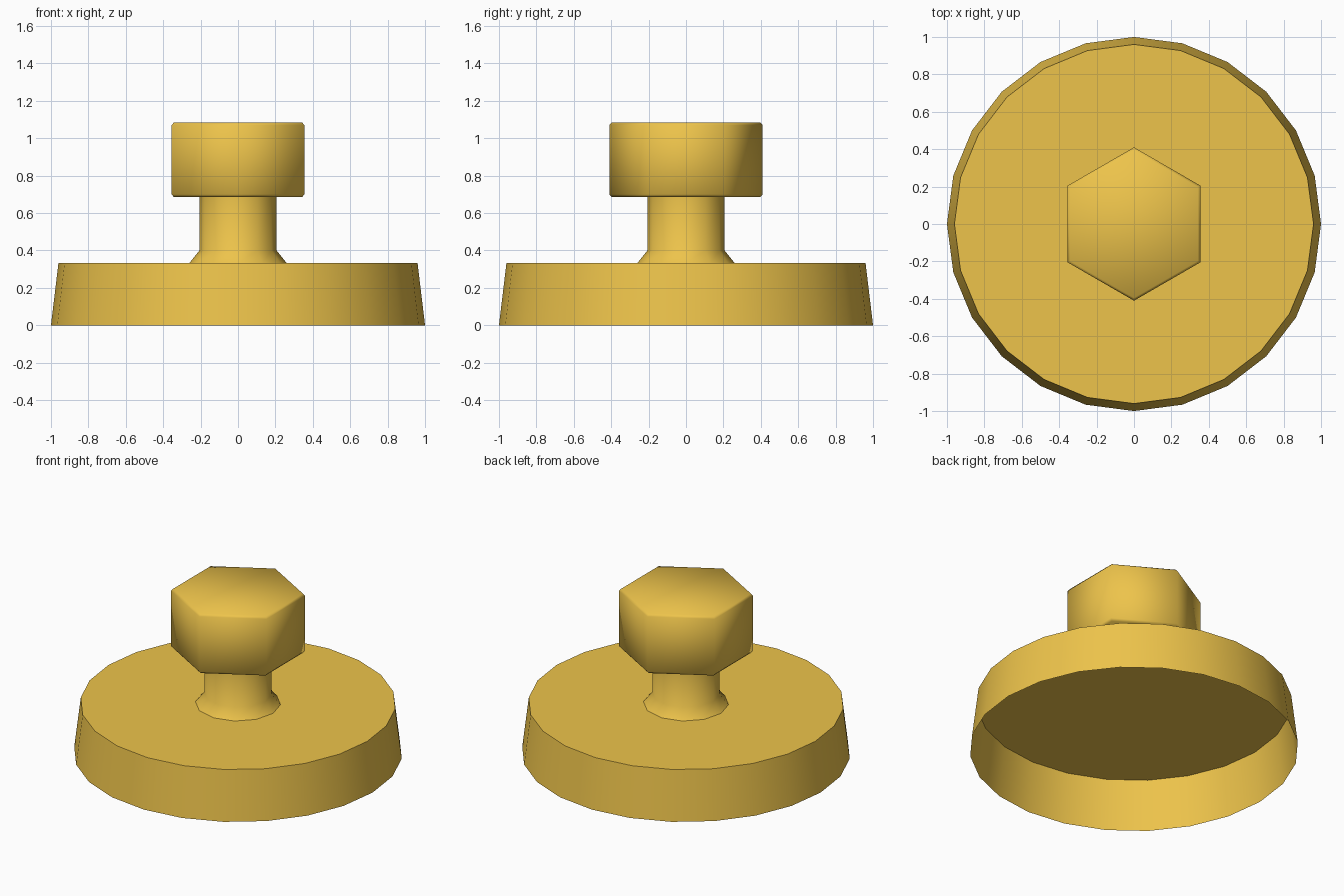
import bpy, bmesh
from math import sin, cos, pi, radians

if "Cube" in bpy.data.objects:
    bpy.data.objects.remove(bpy.data.objects["Cube"])

gold = bpy.data.materials.new("gold")
gold.diffuse_color = (0.85, 0.55, 0.07, 1)
gold.use_nodes = True
gold.node_tree.nodes["Principled BSDF"].inputs["Base Color"].default_value = gold.diffuse_color


def lathe(name, profile, sides, start=0.0, cap_bottom=False, cap_top=False, angle=50):
    """Spin (radius, z) rings into a faceted body with optional end caps."""
    bm = bmesh.new()
    rings = [[bm.verts.new((r * cos(start + 2 * pi * i / sides),
                            r * sin(start + 2 * pi * i / sides), z))
              for i in range(sides)] for r, z in profile]
    for low, high in zip(rings, rings[1:]):
        for i in range(sides):
            j = (i + 1) % sides
            bm.faces.new((low[i], low[j], high[j], high[i]))
    if cap_bottom:
        bm.faces.new(rings[0][::-1])
    if cap_top:
        bm.faces.new(rings[-1])
    mesh = bpy.data.meshes.new(name)
    bm.to_mesh(mesh)
    bm.free()
    mesh.materials.append(gold)
    obj = bpy.data.objects.new(name, mesh)
    bpy.context.collection.objects.link(obj)
    bpy.ops.object.select_all(action='DESELECT')
    obj.select_set(True)
    bpy.context.view_layer.objects.active = obj
    bpy.ops.object.shade_smooth_by_angle(angle=radians(angle))
    return obj


# Hollow base, open underneath
lathe("base", [(1.0, 0.0), (0.96, 0.333)], 24, cap_top=True)

# Stem with flared foot
lathe("stem", [(0.26, 0.333), (0.206, 0.40), (0.206, 0.69)], 12)

# Hexagonal head with small softened rims
lathe("hex_head", [(0.395, 0.685), (0.41, 0.70), (0.41, 1.07), (0.395, 1.085)],
      6, start=pi / 2, cap_bottom=True, cap_top=True)
